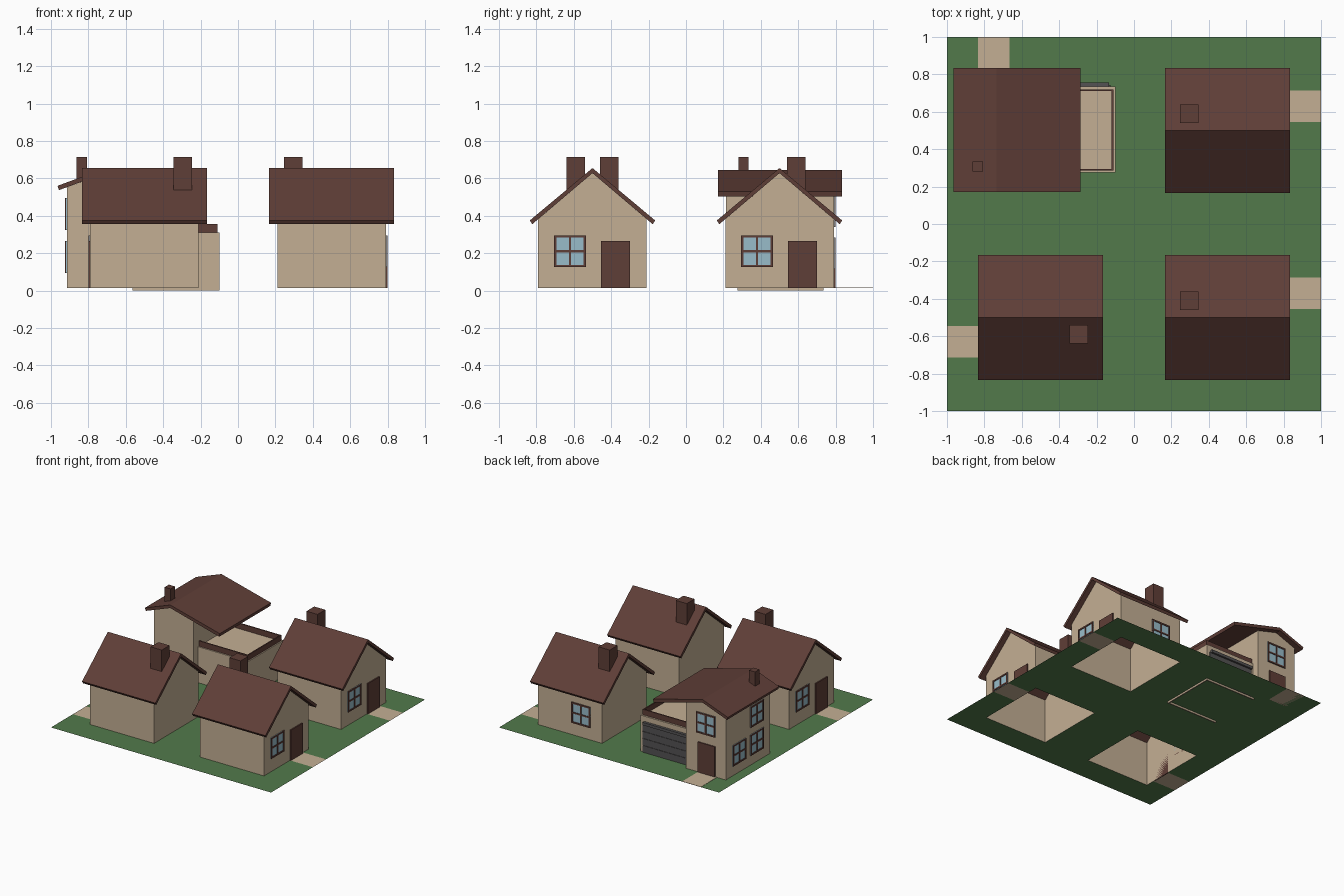
import bpy, bmesh, math

if "Cube" in bpy.data.objects:
    bpy.data.objects.remove(bpy.data.objects["Cube"])


def material(name, srgb):
    m = bpy.data.materials.new(name)
    lin = [((c / 255 + 0.055) / 1.055) ** 2.4 for c in srgb]
    m.diffuse_color = (*lin, 1)
    m.use_nodes = True
    m.node_tree.nodes["Principled BSDF"].inputs["Base Color"].default_value = m.diffuse_color
    return m


GRASS = material("grass green", (82, 122, 75))
BEIGE = material("plaster beige", (196, 175, 148))
BROWN = material("roof brown", (95, 62, 55))
GLASS = material("window blue", (153, 188, 202))
GREY = material("garage grey", (84, 82, 83))
G = 0.015  # ground level


def finish(name, bm, mats, place):
    bmesh.ops.recalc_face_normals(bm, faces=bm.faces)
    me = bpy.data.meshes.new(name)
    bm.to_mesh(me)
    bm.free()
    for m in mats:
        me.materials.append(m)
    ob = bpy.data.objects.new(name, me)
    bpy.context.collection.objects.link(ob)
    ob.location = (place[0], place[1], 0)
    ob.rotation_euler.z = place[2]
    return ob


def prism(name, profile, axis, a, b, mat, place=(0, 0, 0), skip=()):
    """Extrude a (horizontal, z) profile along x or y; skipped edges stay open."""
    bm = bmesh.new()
    rings = []
    for t in (a, b):
        rings.append([bm.verts.new((t, p, z) if axis == "x" else (p, t, z)) for p, z in profile])
    n = len(profile)
    for r in rings:
        bm.faces.new(r)
    for i in range(n):
        if i not in skip:
            j = (i + 1) % n
            bm.faces.new((rings[0][i], rings[0][j], rings[1][j], rings[1][i]))
    return finish(name, bm, [mat], place)


def box(name, x, y, z, mat, place=(0, 0, 0)):
    return prism(name, [(y[0], z[0]), (y[1], z[0]), (y[1], z[1]), (y[0], z[1])],
                 "x", x[0], x[1], mat, place)


def plate(name, axis, pos, depth, u, z, mat, place=(0, 0, 0)):
    """Thin plate on a wall; axis is the wall normal, depth is signed outwards."""
    d = sorted((pos, pos + depth))
    if axis == "x":
        return box(name, d, u, z, mat, place)
    return box(name, u, d, z, mat, place)


def window(name, axis, pos, sign, u, z, place=(0, 0, 0)):
    h, t = 0.085, 0.012
    plate(name + "_glass", axis, pos, sign * 0.004, (u - h, u + h), (z - h, z + h), GLASS, place)
    for k in (-1, 0, 1):
        c = k * (h - t / 2)
        plate(name + "_upright", axis, pos, sign * 0.009,
              (u + c - t / 2, u + c + t / 2), (z - h, z + h), BROWN, place)
        plate(name + "_rail", axis, pos, sign * 0.009,
              (u - h, u + h), (z + c - t / 2, z + c + t / 2), BROWN, place)


# Ground sheet: open under the small houses, paths set into it
holes = [(.21, .79, -.79, -.21), (.21, .79, .21, .79), (-.79, -.21, -.79, -.21)]
paths = [(.79, 1, -.455, -.285), (.79, 1, .545, .715), (-1, -.79, -.715, -.545)]


def inside(x, y, rects):
    return any(r[0] < x < r[1] and r[2] < y < r[3] for r in rects)


xs = sorted({-1, 1, *(v for r in holes + paths for v in r[:2])})
ys = sorted({-1, 1, *(v for r in holes + paths for v in r[2:])})
bm = bmesh.new()
for x0, x1 in zip(xs, xs[1:]):
    for y0, y1 in zip(ys, ys[1:]):
        cx, cy = (x0 + x1) / 2, (y0 + y1) / 2
        if inside(cx, cy, holes):
            continue
        f = bm.faces.new([bm.verts.new((x, y, G)) for x, y in
                          ((x0, y0), (x1, y0), (x1, y1), (x0, y1))])
        f.material_index = 1 if inside(cx, cy, paths) else 0
bmesh.ops.remove_doubles(bm, verts=bm.verts, dist=1e-5)
finish("ground", bm, [GRASS, BEIGE], (0, 0, 0))


# Three small gabled houses, the left one turned half round
def small_house(name, place):
    prism(name + "_walls", [(-.29, G), (.29, G), (.29, .382), (0, .628), (-.29, .382)],
          "x", -.29, .29, BEIGE, place, skip=(0, 2, 3))
    prism(name + "_roof", [(0, .655), (.335, .375), (.322, .355), (0, .628),
                           (-.322, .355), (-.335, .375)], "x", -.333, .333, BROWN, place)
    box(name + "_chimney", (-.255, -.155), (.04, .14), (.53, .715), BROWN, place)
    plate(name + "_door", "x", .29, .009, (.045, .2), (G, .265), BROWN, place)
    window(name + "_window", "x", .29, 1, -.12, .21, place)


small_house("front_right_house", (.5, -.5, 0))
small_house("back_right_house", (.5, .5, 0))
small_house("front_left_house", (-.5, -.5, math.pi))
window("back_right_house_rear_window", "y", .79, 1, .4, .2)

# Two-storey house with a lopsided roof
prism("tall_house_walls", [(-.915, G), (-.555, G), (-.555, .573), (-.735, .62), (-.915, .552)],
      "y", .215, .79, BEIGE, skip=(0, 2, 3))
prism("tall_house_roof", [(-.965, .56), (-.735, .645), (-.285, .53), (-.29, .503),
                          (-.735, .62), (-.957, .537)], "y", .17, .835, BROWN)
box("tall_house_chimney", (-.863, -.808), (.28, .335), (.57, .715), BROWN)
plate("tall_house_door", "y", .79, .009, (-.82, -.665), (G, .265), BROWN)
window("tall_house_upper_window", "y", .79, 1, -.735, .425)
for u, z in ((.39, .41), (.39, .18), (.62, .18)):
    window("tall_house_side_window", "x", -.915, -1, u, z)
box("tall_house_path", (-.835, -.665), (.79, 1), (G, G + .002), BEIGE)

# Garage: thin walls sunk to z = 0, flat roof with a thin parapet
box("garage_front_wall", (-.565, -.10), (.275, .285), (0, .31), BEIGE)
box("garage_rear_wall", (-.565, -.10), (.725, .735), (0, .31), BEIGE)
box("garage_side_wall", (-.11, -.10), (.285, .725), (0, .31), BEIGE)
box("garage_flat_roof", (-.555, -.11), (.285, .725), (.295, .31), BEIGE)
box("parapet_front", (-.555, -.11), (.285, .295), (.31, .355), BROWN)
box("parapet_rear", (-.555, -.11), (.71, .72), (.31, .355), BROWN)
box("parapet_side", (-.12, -.11), (.295, .71), (.31, .355), BROWN)

# Garage door with slats and a header
for i in range(4):
    z = G + i * .058
    box("garage_door_panel", (-.53, -.125), (.735, .743), (z, z + .055), GREY)
box("garage_door_backing", (-.53, -.125), (.735, .739), (G, .25), GREY)
box("garage_door_header", (-.53, -.135), (.735, .757), (.245, .268), GREY)
